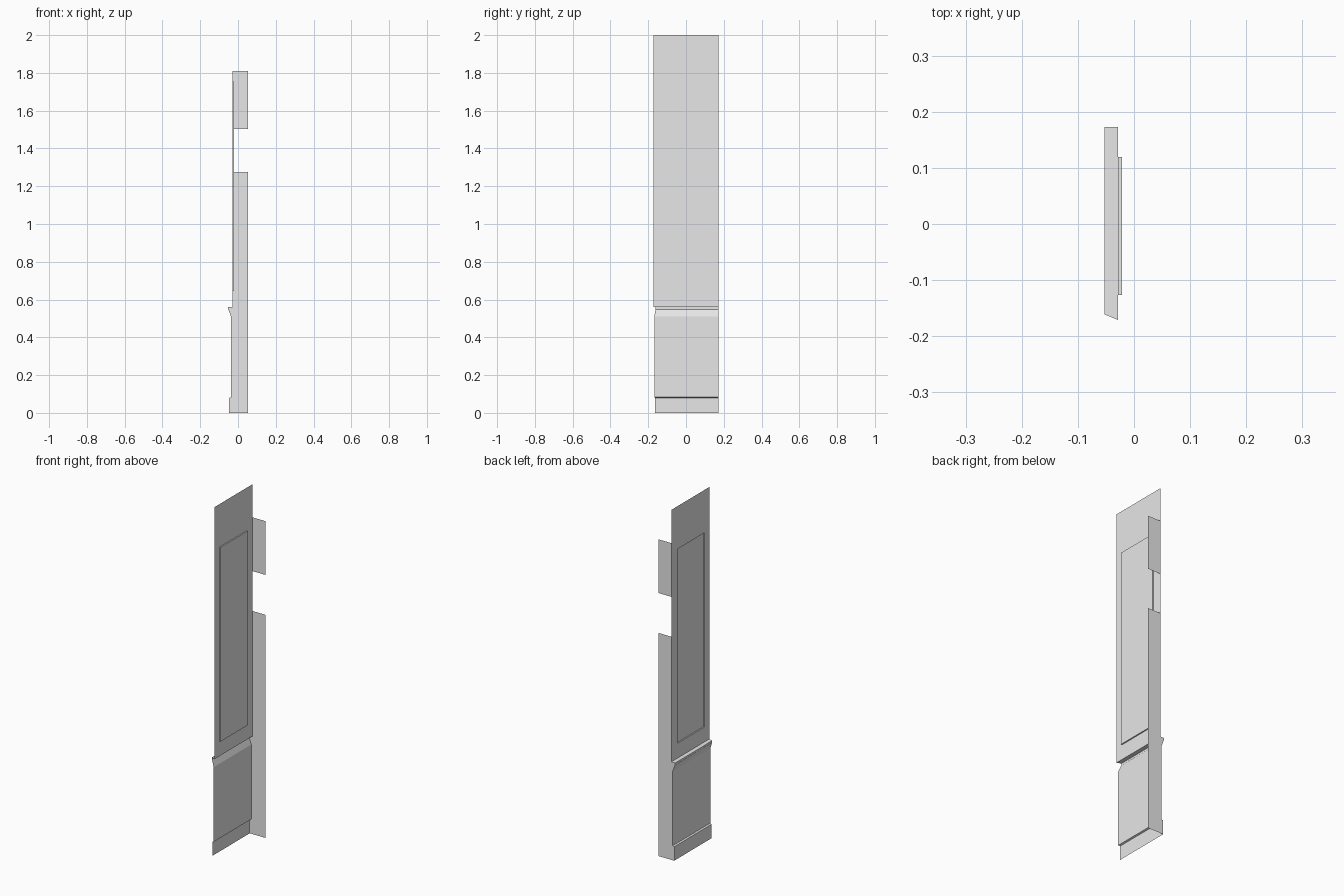
import bpy
import math

cube = bpy.data.objects.get("Cube")
if cube:
    bpy.data.objects.remove(cube, do_unlink=True)

# Single plain grey finish
grey = bpy.data.materials.new("plain grey")
grey.use_nodes = True
grey.diffuse_color = (0.8, 0.8, 0.8, 1)
grey.node_tree.nodes["Principled BSDF"].inputs["Base Color"].default_value = (0.8, 0.8, 0.8, 1)

WALL_X = -0.0285      # face of the upper wall
RECESS_X = -0.0215    # face of the sunken panel
RETURN_X = 0.0525     # far edge of the side returns
SIDE_Y = 0.1725       # square end, where the returns meet the wall
RAIL_TOP = 0.56
TOP = 2.0


def mitre_y(x):
    """The other end is cut at a mitre, so it depends on how far a part projects."""
    return -0.171 + (WALL_X - x) * math.tan(math.radians(22.5))


def add_part(name, verts, faces):
    mesh = bpy.data.meshes.new(name)
    mesh.from_pydata(verts, [], faces)
    mesh.materials.append(grey)
    obj = bpy.data.objects.new(name, mesh)
    bpy.context.collection.objects.link(obj)
    return obj


def add_return(name, outline):
    """Thin side sheet at the square end; outline is in x, z."""
    add_part(name, [(x, SIDE_Y, z) for x, z in outline], [list(range(len(outline)))])


def rect(x, y0, y1, z0, z1):
    return [(x, y0, z0), (x, y1, z0), (x, y1, z1), (x, y0, z1)]


# Skirting, lower panel and rail share one swept profile
profile = [(-0.0465, 0), (-0.0465, 0.08), (-0.037, 0.083), (-0.037, 0.51),
           (-0.05, 0.545), (-0.0525, 0.548), (-0.0525, RAIL_TOP), (WALL_X, RAIL_TOP)]
verts = []
for x, z in profile:
    verts += [(x, mitre_y(x), z), (x, SIDE_Y, z)]
faces = [(2 * i, 2 * i + 2, 2 * i + 3, 2 * i + 1) for i in range(len(profile) - 1)]
add_part("lower_panelling", verts, faces)

# Upper wall: outer border, opening edge and sunken panel
opening = (-0.1265, 0.119, 0.645, 1.755)
verts = rect(WALL_X, mitre_y(WALL_X), SIDE_Y, RAIL_TOP, TOP)
verts += rect(WALL_X, *opening) + rect(RECESS_X, *opening)
faces = [(8, 11, 10, 9)]
for ring in (0, 4):
    for i in range(4):
        j = (i + 1) % 4
        faces.append((ring + i, ring + 4 + i, ring + 4 + j, ring + j))
add_part("upper_wall", verts, faces)

# Side returns, with a gap between them
add_return("lower_side_return",
           profile + [(WALL_X, 1.275), (RETURN_X, 1.275), (RETURN_X, 0)])
add_return("upper_side_return",
           [(WALL_X, 1.503), (WALL_X, 1.81), (RETURN_X, 1.81), (RETURN_X, 1.503)])
